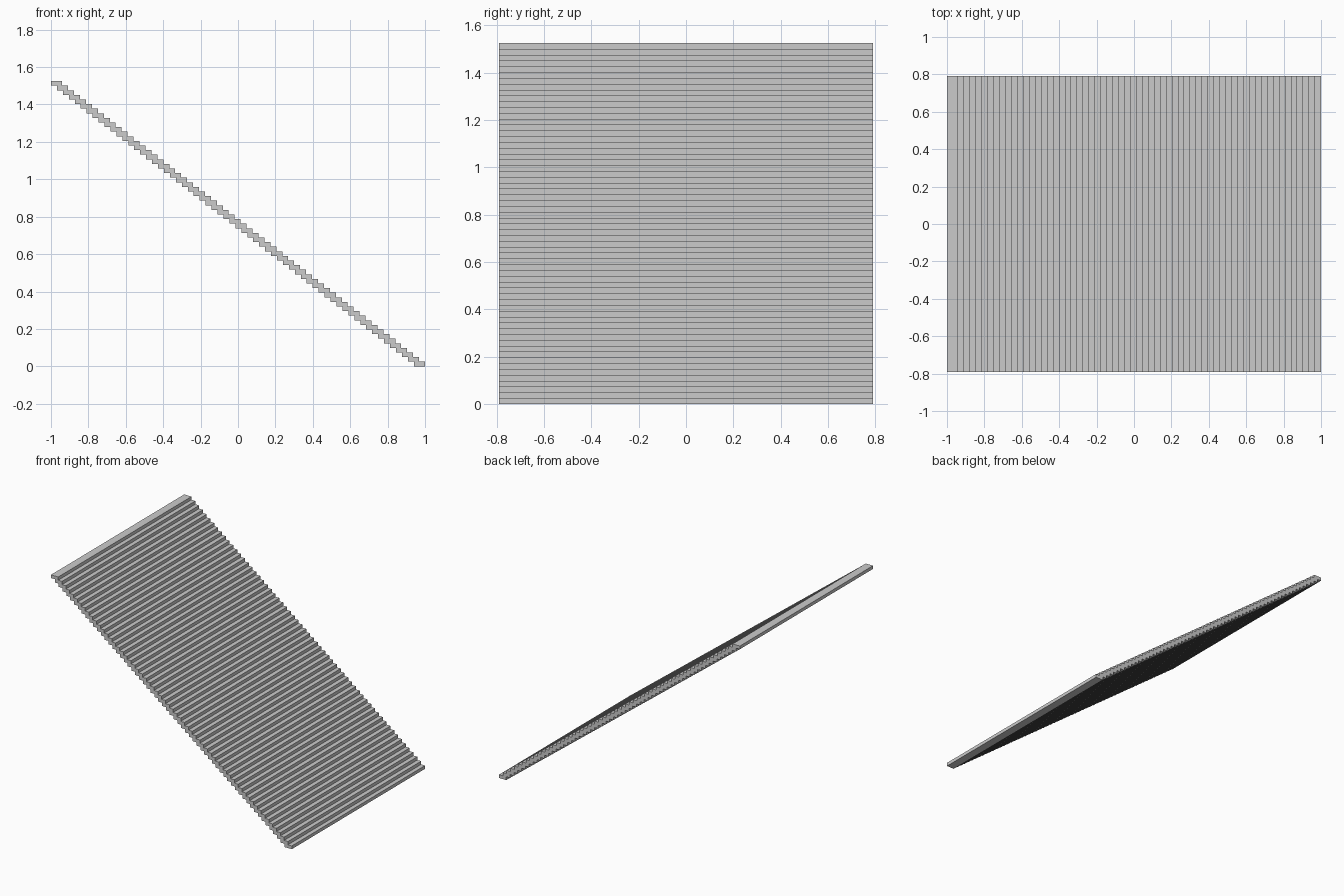
import bpy

if "Cube" in bpy.data.objects:
    bpy.data.objects.remove(bpy.data.objects["Cube"])

# Straight flight of overlapping slab treads, rising towards -x
STEPS = 62
LENGTH, WIDTH, HEIGHT = 2.0, 1.58, 1.525
DEPTH = 0.06                          # tread depth
RISE = HEIGHT / STEPS                 # slab thickness equals the rise
RUN = (LENGTH - DEPTH) / (STEPS - 1)

# Lowest tread
bpy.ops.mesh.primitive_cube_add(size=1, location=(LENGTH / 2 - DEPTH / 2, 0, RISE / 2))
stairs = bpy.context.object
stairs.name = "stair_treads"
stairs.scale = (DEPTH, WIDTH, RISE)
bpy.ops.object.transform_apply(location=False, rotation=False, scale=True)

# Repeat up the flight
array = stairs.modifiers.new("flight", 'ARRAY')
array.count = STEPS
array.use_relative_offset = False
array.use_constant_offset = True
array.constant_offset_displace = (-RUN, 0, RISE)
